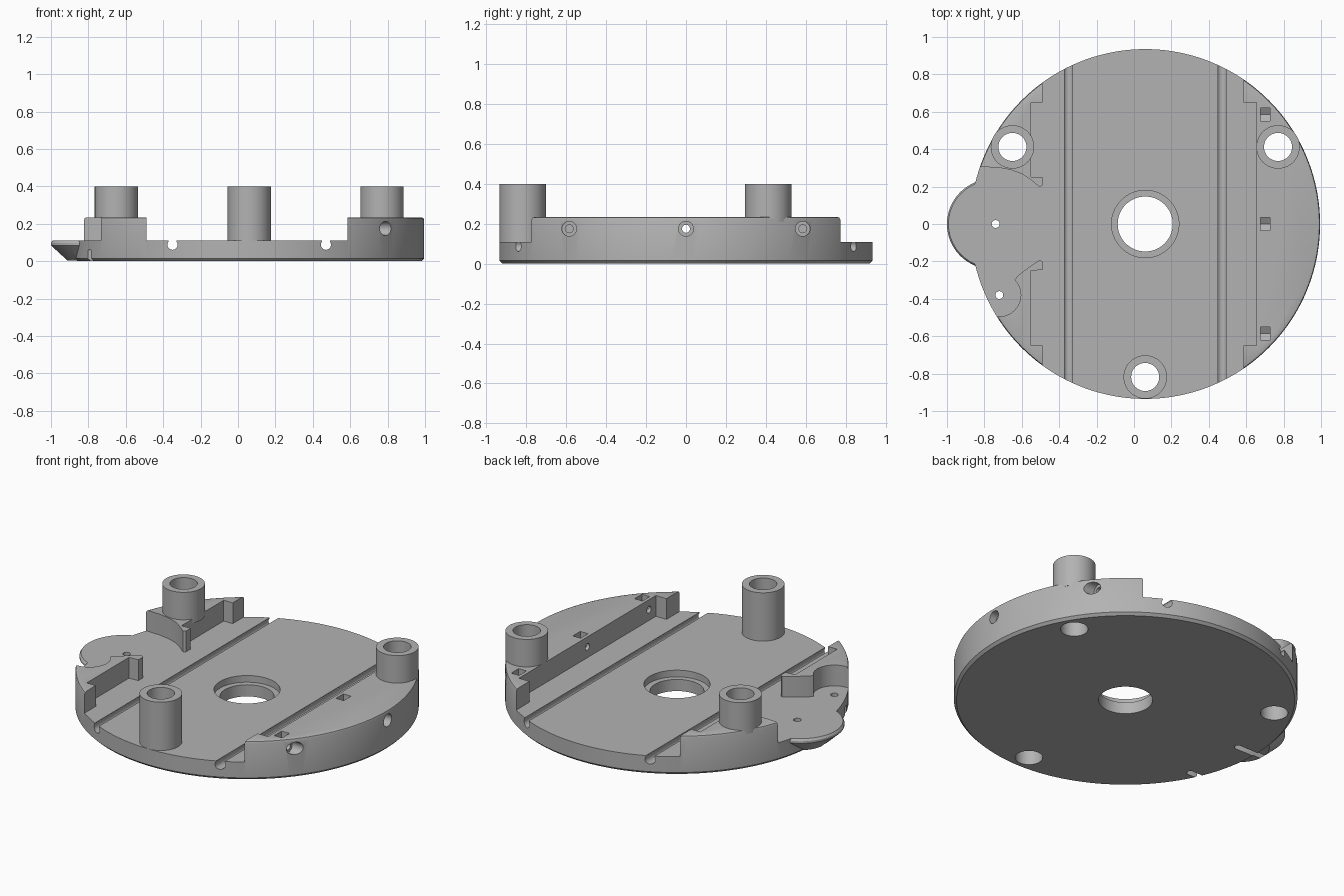
import bpy, bmesh, math
from mathutils import Matrix, Vector

if "Cube" in bpy.data.objects:
    bpy.data.objects.remove(bpy.data.objects["Cube"], do_unlink=True)

CX, R = 0.06, 0.935          # plate axis and radius
FLOOR, TOP = 0.11, 0.235     # low deck and raised deck heights

grey = bpy.data.materials.new("mid grey")
grey.use_nodes = True
grey.diffuse_color = (0.45, 0.45, 0.45, 1)
grey.node_tree.nodes["Principled BSDF"].inputs["Base Color"].default_value = grey.diffuse_color


def finish(name, bm):
    bmesh.ops.recalc_face_normals(bm, faces=bm.faces)
    mesh = bpy.data.meshes.new(name)
    bm.to_mesh(mesh)
    bm.free()
    mesh.materials.append(grey)
    ob = bpy.data.objects.new(name, mesh)
    bpy.context.collection.objects.link(ob)
    return ob


def lathe(name, profile, x, y, n=64, closed=False):
    """Stack rings of (radius, z); close into a tube or cap both ends."""
    bm = bmesh.new()
    rings = [[bm.verts.new((x + r * math.cos(math.tau * i / n),
                            y + r * math.sin(math.tau * i / n), z))
              for i in range(n)] for r, z in profile]
    pairs = list(zip(rings, rings[1:]))
    if closed:
        pairs.append((rings[-1], rings[0]))
    else:
        bm.faces.new(rings[0])
        bm.faces.new(rings[-1])
    for a, b in pairs:
        for i in range(n):
            j = (i + 1) % n
            bm.faces.new((a[i], a[j], b[j], b[i]))
    return finish(name, bm)


def prism(name, outline, z0, z1):
    bm = bmesh.new()
    face = bm.faces.new([bm.verts.new((x, y, z0)) for x, y in outline])
    ext = bmesh.ops.extrude_face_region(bm, geom=[face], use_keep_orig=True)
    up = [v for v in ext["geom"] if isinstance(v, bmesh.types.BMVert)]
    bmesh.ops.translate(bm, verts=up, vec=(0, 0, z1 - z0))
    return finish(name, bm)


def box(x0, x1, y0, y1, z0, z1):
    return prism("cutter", [(x0, y0), (x1, y0), (x1, y1), (x0, y1)], z0, z1)


def rod(p, q, r, n=32):
    """Cylinder from p to q."""
    p, q = Vector(p), Vector(q)
    bm = bmesh.new()
    turn = (q - p).to_track_quat('Z', 'Y').to_matrix().to_4x4()
    bmesh.ops.create_cone(bm, cap_ends=True, segments=n, radius1=r, radius2=r,
                          depth=(q - p).length,
                          matrix=Matrix.Translation((p + q) / 2) @ turn)
    return finish("cutter", bm)


def combine(target, tool, operation='DIFFERENCE'):
    tool.hide_render = True
    mod = target.modifiers.new("bool", 'BOOLEAN')
    mod.operation, mod.solver, mod.object = operation, 'EXACT', tool
    bpy.context.view_layer.objects.active = target
    bpy.ops.object.modifier_apply(modifier=mod.name)
    bpy.data.objects.remove(tool, do_unlink=True)


# Full-height plate with softened rims
plate = lathe("base_plate", [(R - 0.015, 0), (R, 0.015), (R, TOP - 0.015),
                             (R - 0.004, TOP - 0.004), (R - 0.015, TOP)], CX, 0, 160)

# Low deck: everything between the three raised rim blocks
arc = [(-0.72 + 0.115 * math.cos(math.radians(a)), -0.38 + 0.115 * math.sin(math.radians(a)))
       for a in range(-90, 46, 15)]
deck = [(0.585, -1.1), (0.585, -0.65), (0.655, -0.65),
        (0.655, 0.65), (0.585, 0.65), (0.585, 1.1),
        (-0.49, 1.1), (-0.49, 0.65), (-0.55, 0.65), (-0.55, 0.25), (-0.49, 0.25),
        (-0.49, 0.205), (-0.505, 0.198), (-0.55, 0.235), (-0.6, 0.268), (-0.66, 0.29),
        (-0.73, 0.302), (-0.82, 0.305), (-1.1, 0.305), (-1.1, -0.495)]
deck += arc + [(-0.62, -0.275), (-0.55, -0.222), (-0.505, -0.192), (-0.49, -0.2),
               (-0.49, -0.245), (-0.55, -0.25), (-0.55, -0.65), (-0.49, -0.65), (-0.49, -1.1)]
combine(plate, prism("cutter", deck, FLOOR, 0.4))

# Side tab with a tapered underside
tab = lathe("tab", [(0.155, 0.005), (0.24, 0.085), (0.24, 0.098), (0.232, FLOOR)], -0.76, 0)
combine(plate, tab, 'UNION')

# Keyhole grooves across the deck
for x in (-0.35, 0.47):
    combine(plate, rod((x, -1.1, 0.088), (x, 1.1, 0.088), 0.027, 24))
    combine(plate, box(x - 0.021, x + 0.021, -1.1, 1.1, 0.1, 0.15))

# Stepped centre opening
combine(plate, lathe("cutter", [(0.147, -0.1), (0.147, 0.07), (0.18, 0.07), (0.18, 0.3)], CX, 0))

# Post bores and small tab holes with their underside channels
posts = {"right_post": (-0.65, 0.412, 0.21), "left_post": (0.77, 0.412, 0.21),
         "front_post": (CX, -0.818, 0.1)}
for x, y, z in posts.values():
    combine(plate, lathe("cutter", [(0.075, -0.1), (0.075, 0.5)], x, y, 48))
for x, y in ((-0.74, 0), (-0.72, -0.38)):
    combine(plate, rod((x, y, -0.1), (x, y, 0.2), 0.021, 24))
    combine(plate, box(-1.1, x, y - 0.02, y + 0.02, -0.1, 0.06))

# Rim screw holes, each with a nut pocket open at the top
for y in (-0.585, 0, 0.585):
    rim = CX + math.sqrt(R * R - y * y)
    combine(plate, rod((0.6, y, 0.175), (1.1, y, 0.175), 0.02, 24))
    combine(plate, rod((rim - 0.045, y, 0.175), (1.1, y, 0.175), 0.037))
    pocket = [(y - 0.035, 0.3), (y - 0.035, 0.155), (y, 0.135), (y + 0.035, 0.155), (y + 0.035, 0.3)]
    nut = prism("cutter", pocket, 0.675, 0.727)
    nut.data.transform(Matrix(((0, 0, 1, 0), (1, 0, 0, 0), (0, 1, 0, 0), (0, 0, 0, 1))))
    combine(plate, nut)

# Hollow posts
parts = [plate]
for name, (x, y, z) in posts.items():
    parts.append(lathe(name, [(0.075, z), (0.116, z), (0.116, 0.4), (0.075, 0.4)],
                       x, y, 48, closed=True))

# Smooth the round walls, keep the edges sharp
bpy.context.view_layer.update()
bpy.ops.object.select_all(action='DESELECT')
for part in parts:
    part.select_set(True)
bpy.context.view_layer.objects.active = plate
bpy.ops.object.shade_smooth_by_angle(angle=math.radians(30))
